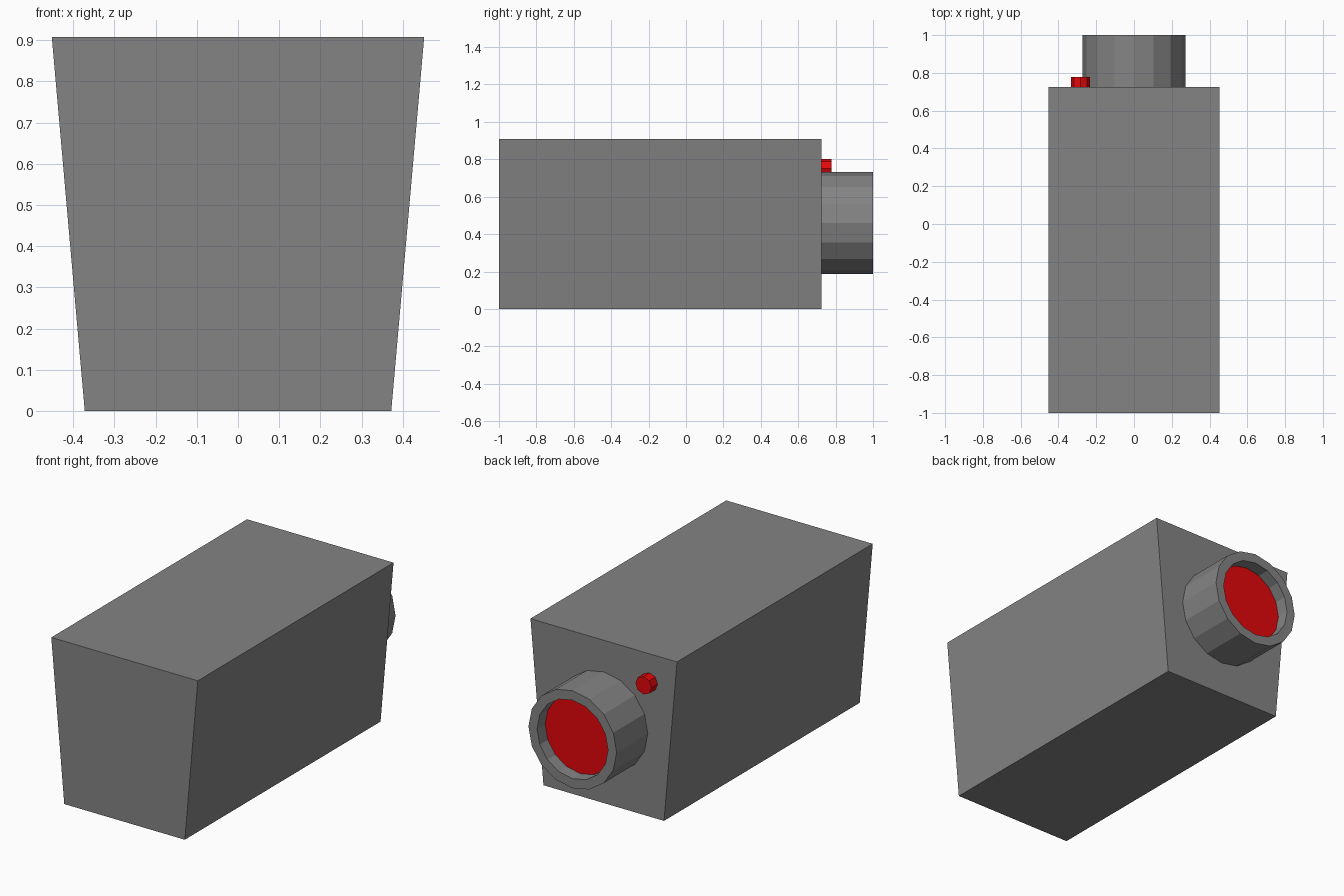
import bpy, bmesh
from math import cos, sin, tau

if "Cube" in bpy.data.objects:
    bpy.data.objects.remove(bpy.data.objects["Cube"])


def make_material(name, *rgb):
    mat = bpy.data.materials.new(name)
    mat.diffuse_color = (*rgb, 1)
    mat.use_nodes = True
    mat.node_tree.nodes["Principled BSDF"].inputs["Base Color"].default_value = mat.diffuse_color
    return mat


grey = make_material("dark_grey", 0.23, 0.23, 0.23)
red = make_material("red_glass", 0.77, 0.002, 0.003)


def ring(sides, radius, x, z):
    return [(x + radius * cos(tau * i / sides), z + radius * sin(tau * i / sides))
            for i in range(sides)]


def prism(name, outline, y0, y1, material, recess=None):
    """Extrude an (x, z) outline along y; recess = (rim width, depth) in the back end."""
    bm = bmesh.new()
    base = bm.faces.new([bm.verts.new((x, y0, z)) for x, z in outline])
    kept = bmesh.ops.extrude_face_region(bm, geom=[base], use_keep_orig=True)["geom"]
    end = next(g for g in kept if isinstance(g, bmesh.types.BMFace))
    bmesh.ops.translate(bm, verts=end.verts, vec=(0, y1 - y0, 0))
    bmesh.ops.recalc_face_normals(bm, faces=bm.faces)
    if recess:
        rim, depth = recess
        bmesh.ops.inset_region(bm, faces=[end], thickness=rim)
        # extrude the inner face inwards to form the hole
        floor = bmesh.ops.extrude_discrete_faces(bm, faces=[end])["faces"][0]
        bmesh.ops.translate(bm, verts=floor.verts, vec=(0, -depth, 0))
        bmesh.ops.recalc_face_normals(bm, faces=bm.faces)
    mesh = bpy.data.meshes.new(name)
    bm.to_mesh(mesh)
    bm.free()
    mesh.materials.append(material)
    obj = bpy.data.objects.new(name, mesh)
    bpy.context.collection.objects.link(obj)
    return obj


BACK = 0.725   # y of the body's back face
LENS_Z = 0.46

# Housing, wider at the top
prism("body", [(-0.372, 0), (0.372, 0), (0.452, 0.908), (-0.452, 0.908)], -1, BACK, grey)

# Lens barrel with a recessed end, and the red lens sitting in it
prism("lens_barrel", ring(16, 0.272, 0, LENS_Z), BACK, 1, grey, recess=(0.053, 0.09))
prism("lens", ring(16, 0.218, 0, LENS_Z), 0.91, 0.93, red)

# Small indicator light beside the barrel
prism("indicator_light", ring(8, 0.05, -0.283, 0.752), BACK, 0.778, red)
